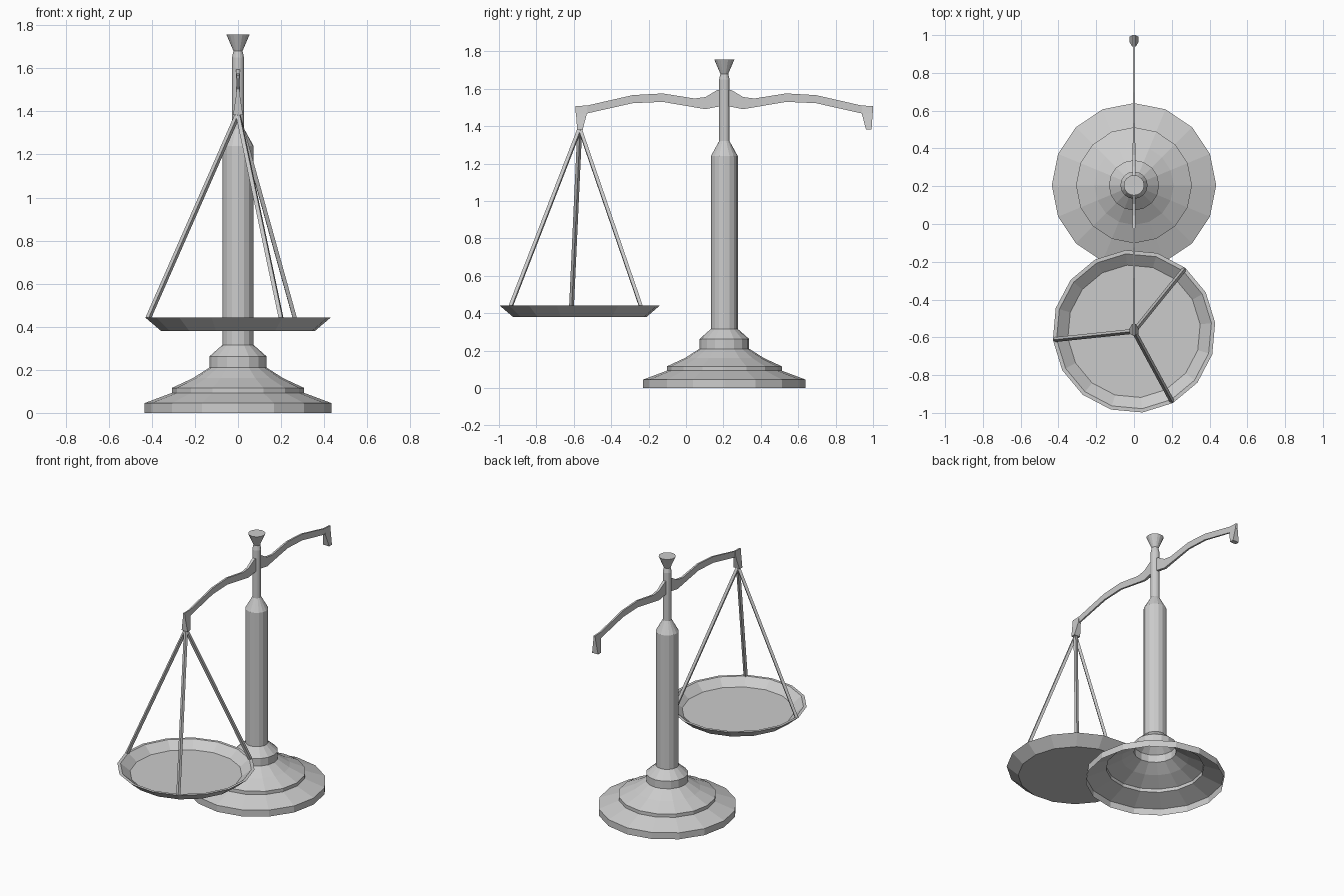
import bpy, bmesh
from math import sin, cos, radians
from mathutils import Vector

if "Cube" in bpy.data.objects:
    bpy.data.objects.remove(bpy.data.objects["Cube"])

AXIS_Y = 0.205            # column centre
PAN_Y = -0.568            # pan centre
SIDES = 16


def finish(name, bm):
    bmesh.ops.recalc_face_normals(bm, faces=bm.faces)
    me = bpy.data.meshes.new(name)
    bm.to_mesh(me)
    bm.free()
    ob = bpy.data.objects.new(name, me)
    bpy.context.collection.objects.link(ob)
    return ob


def lathe(name, profile, y, turn=0.0, cap_start=False, cap_end=False):
    """Flat-faced turned part from (radius, z) pairs."""
    bm = bmesh.new()
    rings = []
    for r, z in profile:
        angles = [radians(turn + 360 * i / SIDES) for i in range(SIDES)]
        rings.append([bm.verts.new((r * cos(a), y + r * sin(a), z)) for a in angles])
    for a, b in zip(rings, rings[1:]):
        for i in range(SIDES):
            j = (i + 1) % SIDES
            bm.faces.new((a[i], a[j], b[j], b[i]))
    if cap_start:
        bm.faces.new(rings[0][::-1])
    if cap_end:
        bm.faces.new(rings[-1])
    return finish(name, bm)


def loft(name, sections):
    """Skin equal-sized cross-sections and close both ends."""
    bm = bmesh.new()
    rings = [[bm.verts.new(p) for p in s] for s in sections]
    n = len(rings[0])
    for a, b in zip(rings, rings[1:]):
        for i in range(n):
            j = (i + 1) % n
            bm.faces.new((a[i], a[j], b[j], b[i]))
    bm.faces.new(rings[0][::-1])
    bm.faces.new(rings[-1])
    return finish(name, bm)


def rod(name, start, end, radius):
    start, end = Vector(start), Vector(end)
    d = end - start
    bpy.ops.mesh.primitive_cylinder_add(vertices=4, radius=radius, depth=d.length,
                                        location=(start + end) / 2)
    ob = bpy.context.object
    ob.name = name
    ob.rotation_euler = d.to_track_quat('Z', 'Y').to_euler()


# Stepped foot, hollow underneath, running into the column
lathe("base_and_column", [
    (0.435, 0), (0.435, 0.045), (0.307, 0.093), (0.307, 0.116), (0.21, 0.161),
    (0.133, 0.21), (0.133, 0.262), (0.072, 0.316), (0.072, 1.24), (0.028, 1.32),
    (0.028, 1.65), (0.021, 1.68)], AXIS_Y)

# Flared finial
lathe("finial", [(0.021, 1.68), (0.054, 1.757)], AXIS_Y, cap_end=True)

# Beam: distance from column, top z, bottom z, half thickness
half = [(0.04, 1.592, 1.503, 0.010), (0.10, 1.556, 1.491, 0.008),
        (0.16, 1.548, 1.501, 0.007), (0.33, 1.575, 1.530, 0.006),
        (0.49, 1.566, 1.523, 0.006), (0.735, 1.510, 1.468, 0.005),
        (0.795, 1.508, 1.470, 0.005)]
stations = [(-d, t, b, w) for d, t, b, w in reversed(half)]
stations += [(0, 1.598, 1.508, 0.011)] + half
loft("beam", [[(-w, AXIS_Y + d, b), (w, AXIS_Y + d, b), (w, AXIS_Y + d, t), (-w, AXIS_Y + d, t)]
              for d, t, b, w in stations])

# Flared lugs at both beam ends: inner distance, outer distance, z, half width
lug = [(0.735, 0.795, 1.508, 0.005), (0.735, 0.793, 1.467, 0.010), (0.757, 0.787, 1.383, 0.023)]
for side, label in ((-1, "front"), (1, "back")):
    loft(label + "_lug", [[(-w, AXIS_Y + side * i, z), (w, AXIS_Y + side * i, z),
                           (w, AXIS_Y + side * o, z), (-w, AXIS_Y + side * o, z)]
                          for i, o, z, w in lug])

# Shallow pan with a thin lip
lathe("pan", [(0.36, 0.381), (0.432, 0.442), (0.412, 0.442), (0.352, 0.394)],
      PAN_Y, turn=6, cap_start=True, cap_end=True)

# Three hanger rods from the lug to the rim
for n, deg in enumerate((51, 186, 298.5), 1):
    a = radians(deg)
    rod(f"hanger_rod_{n}", (0, PAN_Y, 1.388),
        (0.42 * cos(a), PAN_Y + 0.42 * sin(a), 0.438), 0.013)
